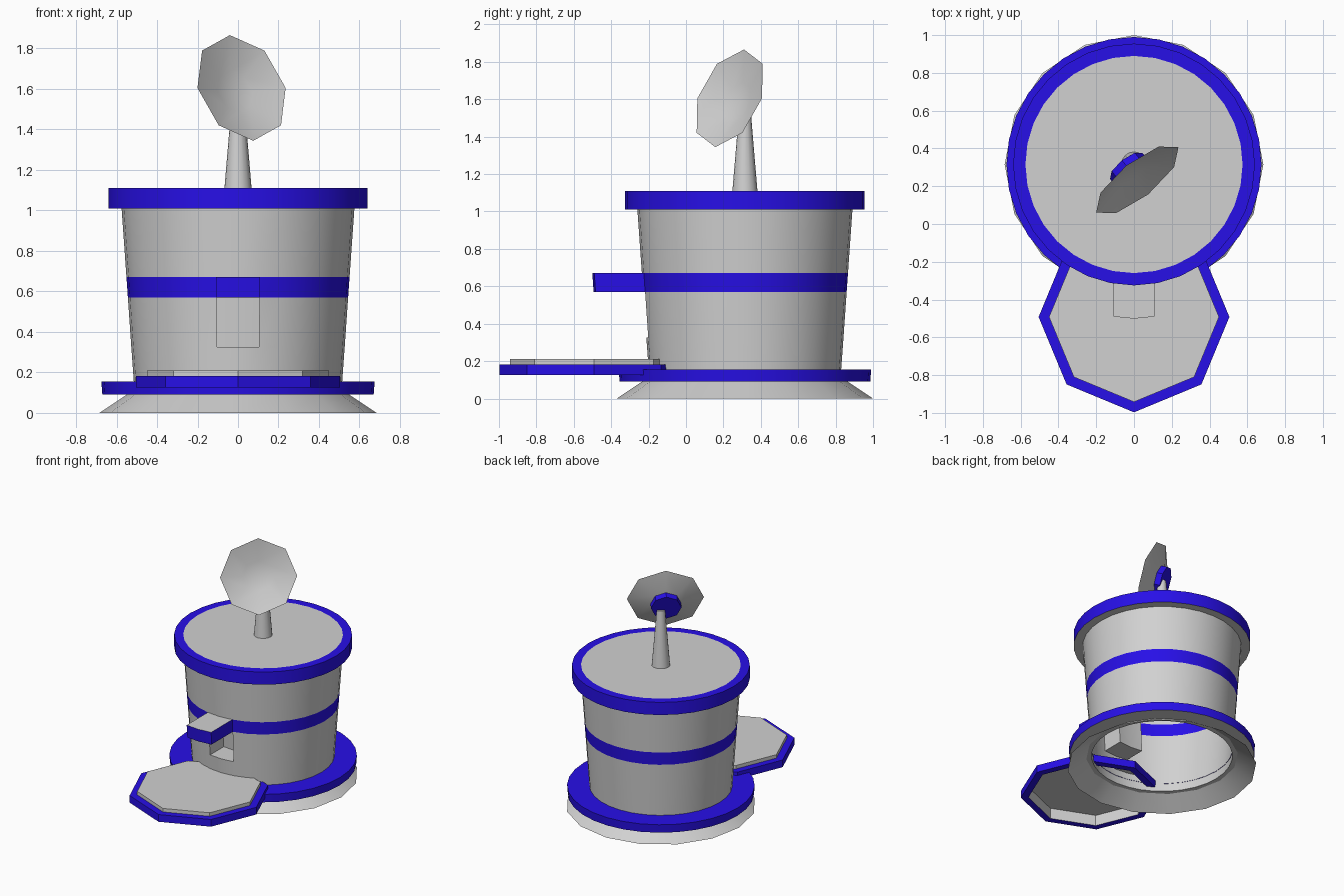
import bpy, bmesh, math
from mathutils import Matrix, Vector

if "Cube" in bpy.data.objects:
    bpy.data.objects.remove(bpy.data.objects["Cube"])


def colour(name, rgb):
    m = bpy.data.materials.new(name)
    m.diffuse_color = (*rgb, 1)
    m.use_nodes = True
    m.node_tree.nodes["Principled BSDF"].inputs["Base Color"].default_value = m.diffuse_color
    return m


MATS = [colour("light_grey", (0.64, 0.64, 0.64)),
        colour("deep_blue", (0.021, 0.005, 0.82))]
GREY, BLUE = 0, 1
CY = 0.315                                   # centre of the round building
TOWER = Matrix.Translation((0, CY, 0))


def lathe(profile, sides, mats):
    """Spin (radius, z) points round z; mats gives one colour per segment."""
    bm = bmesh.new()
    rings = []
    for r, z in profile:
        if r == 0:
            rings.append([bm.verts.new((0, 0, z))] * sides)
        else:
            ang = [2 * math.pi * i / sides - math.pi / 2 for i in range(sides)]
            rings.append([bm.verts.new((r * math.cos(a), r * math.sin(a), z)) for a in ang])
    for a, b, m in zip(rings, rings[1:], mats):
        for j in range(sides):
            k = (j + 1) % sides
            corners = list(dict.fromkeys((a[j], a[k], b[k], b[j])))
            bm.faces.new(corners).material_index = m
    return bm


def finish(bm, name, matrix=TOWER, smooth=True):
    bm.normal_update()
    me = bpy.data.meshes.new(name)
    bm.to_mesh(me)
    bm.free()
    for m in MATS:
        me.materials.append(m)
    me.transform(matrix)
    ob = bpy.data.objects.new(name, me)
    bpy.context.collection.objects.link(ob)
    if smooth:
        bpy.ops.object.select_all(action='DESELECT')
        ob.select_set(True)
        bpy.context.view_layer.objects.active = ob
        bpy.ops.object.shade_smooth_by_angle(angle=math.radians(30))
    return ob


def push(bm, zlo, zhi, dy):
    """Extrude the front wall patch between two heights along y."""
    bm.normal_update()
    old = []
    for f in bm.faces:
        c = f.calc_center_median()
        if abs(c.x) < 0.1 and c.y < -0.4 and zlo < c.z < zhi:
            old.append(f)
    ret = bmesh.ops.extrude_face_region(bm, geom=old)
    new = [g for g in ret["geom"] if isinstance(g, bmesh.types.BMFace)]
    verts = [g for g in ret["geom"] if isinstance(g, bmesh.types.BMVert)]
    bmesh.ops.translate(bm, verts=verts, vec=(0, dy, 0))
    gone = [f for f in old if f.is_valid and f not in new]
    if gone:
        bmesh.ops.delete(bm, geom=gone, context='FACES')
    bm.normal_update()
    return {f for v in verts for f in v.link_faces}


# flared foot, open underneath
finish(lathe([(0.685, 0), (0.55, 0.09)], 16, [GREY]), "foot_skirt")

# blue base flange with grey underside
finish(lathe([(0.51, 0.09), (0.67, 0.09), (0.675, 0.155), (0.512, 0.155)], 32,
             [GREY, BLUE, BLUE]), "base_flange")

# tapered wall with blue band, front hood and doorway recess
wall = lathe([(0.51, 0.09), (0.527, 0.325), (0.544, 0.57), (0.551, 0.67), (0.575, 1.01)],
             32, [GREY, GREY, BLUE, GREY])
for f in push(wall, 0.57, 0.67, -0.265):
    f.material_index = GREY if abs(f.normal.z) > 0.5 else BLUE
for f in push(wall, 0.325, 0.57, 0.17):
    f.material_index = GREY
finish(wall, "tower_wall")

# roof with blue rim
finish(lathe([(0.575, 1.01), (0.64, 1.01), (0.64, 1.11), (0.575, 1.11), (0, 1.11)], 32,
             [GREY, BLUE, BLUE, GREY]), "roof")

# octagonal landing plate in front
PLATE = Matrix.Translation((0, -0.492, 0))
finish(lathe([(0.45, 0.125), (0.505, 0.125), (0.505, 0.182), (0.45, 0.182)], 8,
             [BLUE] * 3), "plate_rim", PLATE, False)
finish(lathe([(0.45, 0.125), (0.45, 0.21), (0, 0.21)], 8, [GREY] * 2),
       "plate_deck", PLATE, False)

# antenna mast
finish(lathe([(0.067, 1.11), (0.03, 1.55), (0, 1.55)], 16, [GREY] * 2), "mast")

# tilted dish and its blue hub
u = Vector((0.783, 0.621, 0)).normalized()
v = Vector((-0.208, 0.276, 0.938)).normalized()
n = u.cross(v).normalized()
DISH = Matrix.Translation((0.0175, 0.2335, 1.605)) @ Matrix((u, v, n)).transposed().to_4x4()
finish(lathe([(0.278, 0), (0.11, -0.055), (0, -0.065)], 8, [GREY] * 2), "dish", DISH)
finish(lathe([(0, -0.1), (0.11, -0.1), (0.11, -0.055)], 8, [BLUE] * 2),
       "dish_hub", DISH, False)
